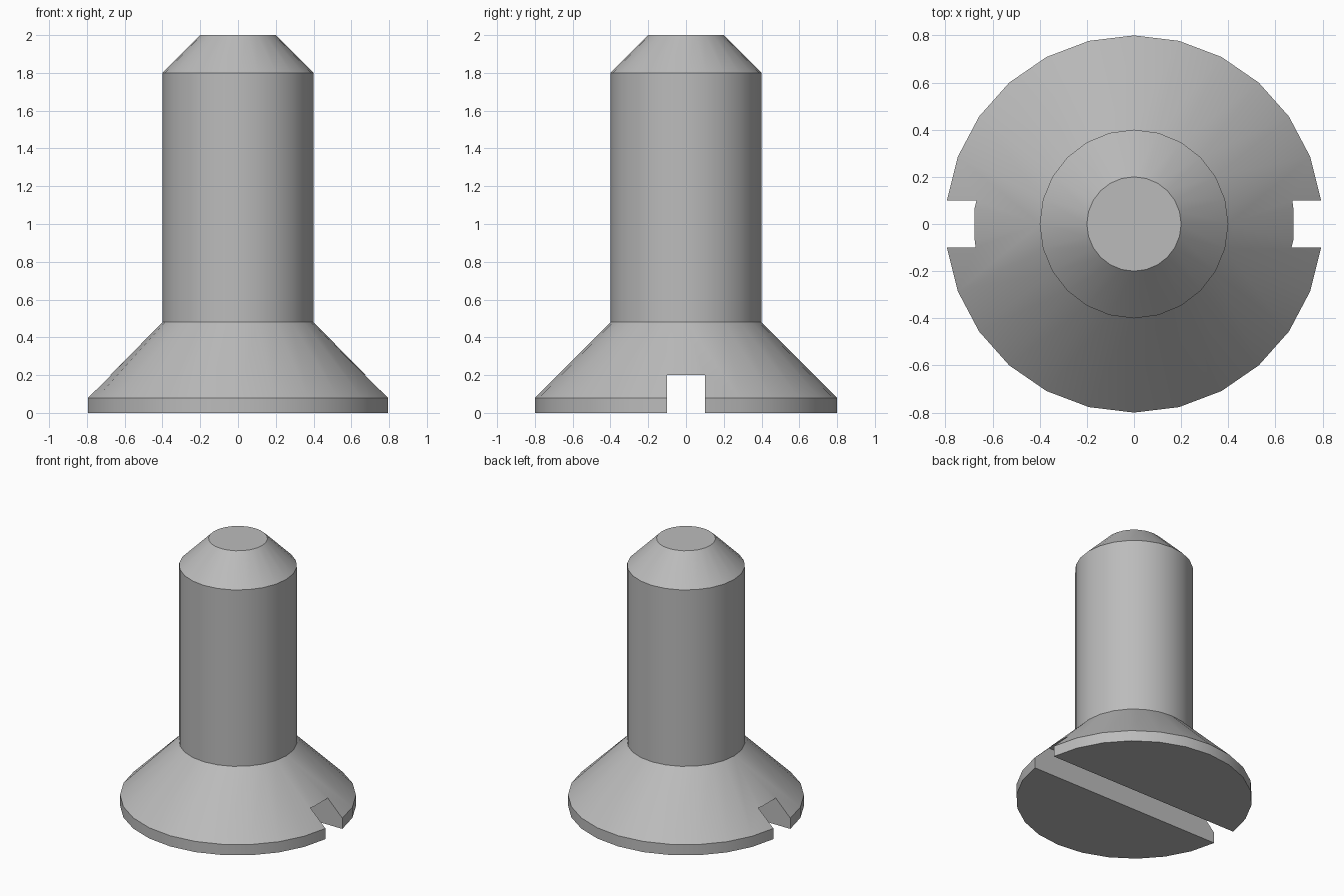
import bpy, bmesh
from math import sin, cos, pi, asin

old = bpy.data.objects.get("Cube")
if old:
    bpy.data.objects.remove(old, do_unlink=True)

STEPS = 12            # facets per half turn
SLOT_HALF, SLOT_DEPTH = 0.1, 0.2


def material(name, rgb):
    mat = bpy.data.materials.new(name)
    mat.use_nodes = True
    mat.diffuse_color = (*rgb, 1)
    mat.node_tree.nodes["Principled BSDF"].inputs["Base Color"].default_value = (*rgb, 1)
    return mat


def add_object(name, bm, mat):
    bmesh.ops.recalc_face_normals(bm, faces=bm.faces)
    mesh = bpy.data.meshes.new(name)
    bm.to_mesh(mesh)
    bm.free()
    mesh.materials.append(mat)
    obj = bpy.data.objects.new(name, mesh)
    bpy.context.collection.objects.link(obj)
    return obj


def half_ring(bm, radius, z, start, side):
    """Half circle of vertices on one side, running between the slot edges."""
    pts = []
    for i in range(STEPS + 1):
        a = side * (start + (pi - 2 * start) * i / STEPS)
        pts.append(bm.verts.new((radius * cos(a), radius * sin(a), z)))
    return pts


steel = material("steel grey", (0.5, 0.5, 0.5))

# Screw body: head rim, countersunk cone, shank and chamfered tip
gap = asin((SLOT_HALF - 0.001) / 0.8)
profile = [(0.8, 0, gap), (0.8, 0.08, gap), (0.4, 0.48, 0), (0.4, 1.8, 0), (0.2, 2, 0)]
bm = bmesh.new()
rings = []
for r, z, start in profile:
    back = half_ring(bm, r, z, start, 1)
    front = half_ring(bm, r, z, start, -1)
    rings.append(back + front[::-1])
for low, high in zip(rings, rings[1:]):
    for i in range(len(low)):
        j = (i + 1) % len(low)
        bm.faces.new((low[i], low[j], high[j], high[i]))
bm.faces.new(rings[0])
bm.faces.new(rings[-1])
bmesh.ops.remove_doubles(bm, verts=bm.verts, dist=0.0001)
screw = add_object("countersunk_screw", bm, steel)

# Driver slot cut across the underside of the head
bm = bmesh.new()
bmesh.ops.create_cube(bm, size=1)
bmesh.ops.scale(bm, vec=(2, 2 * SLOT_HALF, 2 * SLOT_DEPTH), verts=bm.verts)
cutter = add_object("slot_cutter", bm, steel)
cutter.hide_render = True

bpy.context.view_layer.objects.active = screw
screw.select_set(True)
cut = screw.modifiers.new("slot", 'BOOLEAN')
cut.operation, cut.object, cut.solver = 'DIFFERENCE', cutter, 'EXACT'
bpy.ops.object.modifier_apply(modifier=cut.name)
bpy.data.objects.remove(cutter, do_unlink=True)

# Smooth round walls with crisp rims
bpy.ops.object.shade_smooth_by_angle(angle=pi / 6)
